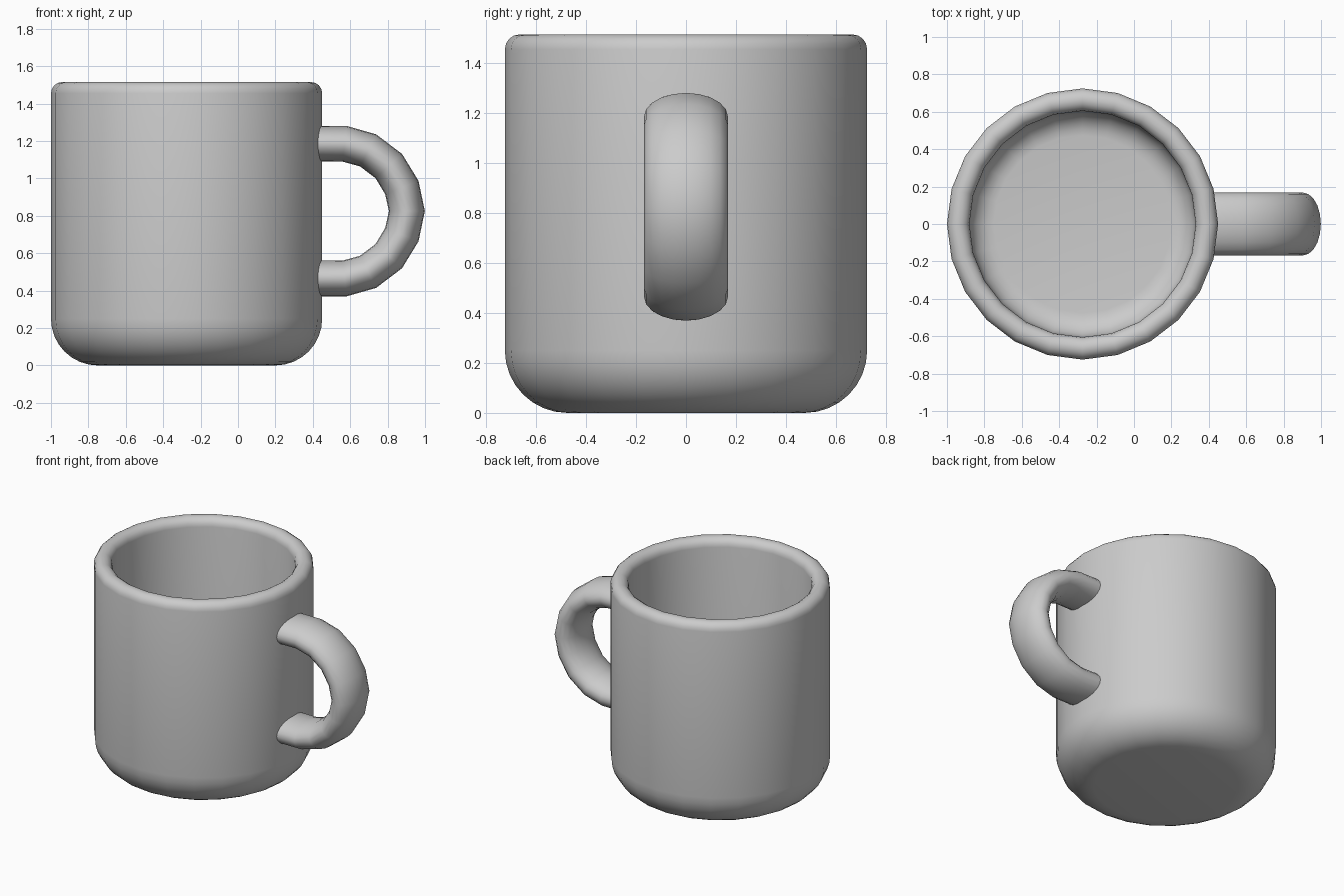
import bpy
from math import sin, cos, pi, radians
from mathutils import Vector

if "Cube" in bpy.data.objects:
    bpy.data.objects.remove(bpy.data.objects["Cube"])

CX, R, H, WALL = -0.275, 0.725, 1.515, 0.12
SIDES = 24


def make(name, verts, faces):
    me = bpy.data.meshes.new(name)
    me.from_pydata(verts, [], faces)
    me.validate()
    ob = bpy.data.objects.new(name, me)
    bpy.context.collection.objects.link(ob)
    bpy.ops.object.select_all(action='DESELECT')
    ob.select_set(True)
    bpy.context.view_layer.objects.active = ob
    bpy.ops.object.mode_set(mode='EDIT')
    bpy.ops.mesh.select_all(action='SELECT')
    bpy.ops.mesh.normals_make_consistent(inside=False)
    bpy.ops.object.mode_set(mode='OBJECT')
    bpy.ops.object.shade_smooth_by_angle(angle=radians(50))
    return ob


def arc(cx, cz, r, a0, a1, n):
    return [(cx + r * cos(radians(a0 + (a1 - a0) * i / n)),
             cz + r * sin(radians(a0 + (a1 - a0) * i / n))) for i in range(n + 1)]


def tube(rings):
    # quads between closed rings, end caps as single faces
    n = len(rings[0])
    verts = [v for ring in rings for v in ring]
    faces = [(a * n + i, a * n + (i + 1) % n, (a + 1) * n + (i + 1) % n, (a + 1) * n + i)
             for a in range(len(rings) - 1) for i in range(n)]
    last = (len(rings) - 1) * n
    return verts, faces + [tuple(range(n))[::-1], tuple(range(last, last + n))]


# cup: bottom corner, rounded rim, inner wall, inner floor corner
corner = 0.25
half = WALL / 2
profile = (arc(R - corner, corner, corner, -90, 0, 8)
           + arc(R - half, H - half, half, 0, 180, 8)
           + arc(R - corner, corner, corner - WALL, 0, -90, 6))
rings = [[(CX + r * cos(2 * pi * i / SIDES), r * sin(2 * pi * i / SIDES), z)
          for i in range(SIDES)] for r, z in profile]
make("cup", *tube(rings))

# handle: flattened elliptical section swept along a half loop
ZC = 0.825
upper = [(0.38, 0.36), (0.57, 0.36), (0.695, 0.325), (0.806, 0.241), (0.876, 0.126)]
path = ([Vector((x, 0, ZC + d)) for x, d in upper] + [Vector((0.903, 0, ZC))]
        + [Vector((x, 0, ZC - d)) for x, d in reversed(upper)])
rings = []
for k, p in enumerate(path):
    t = (path[min(k + 1, len(path) - 1)] - path[max(k - 1, 0)]).normalized()
    if k in (1, len(path) - 2):
        t = Vector((1 if k == 1 else -1, 0, -0.12)).normalized()
    out = Vector((-t.z, 0, t.x))
    rings.append([tuple(p + out * (0.096 * cos(2 * pi * i / 20))
                        + Vector((0, 0.168 * sin(2 * pi * i / 20), 0))) for i in range(20)])
make("handle", *tube(rings))
